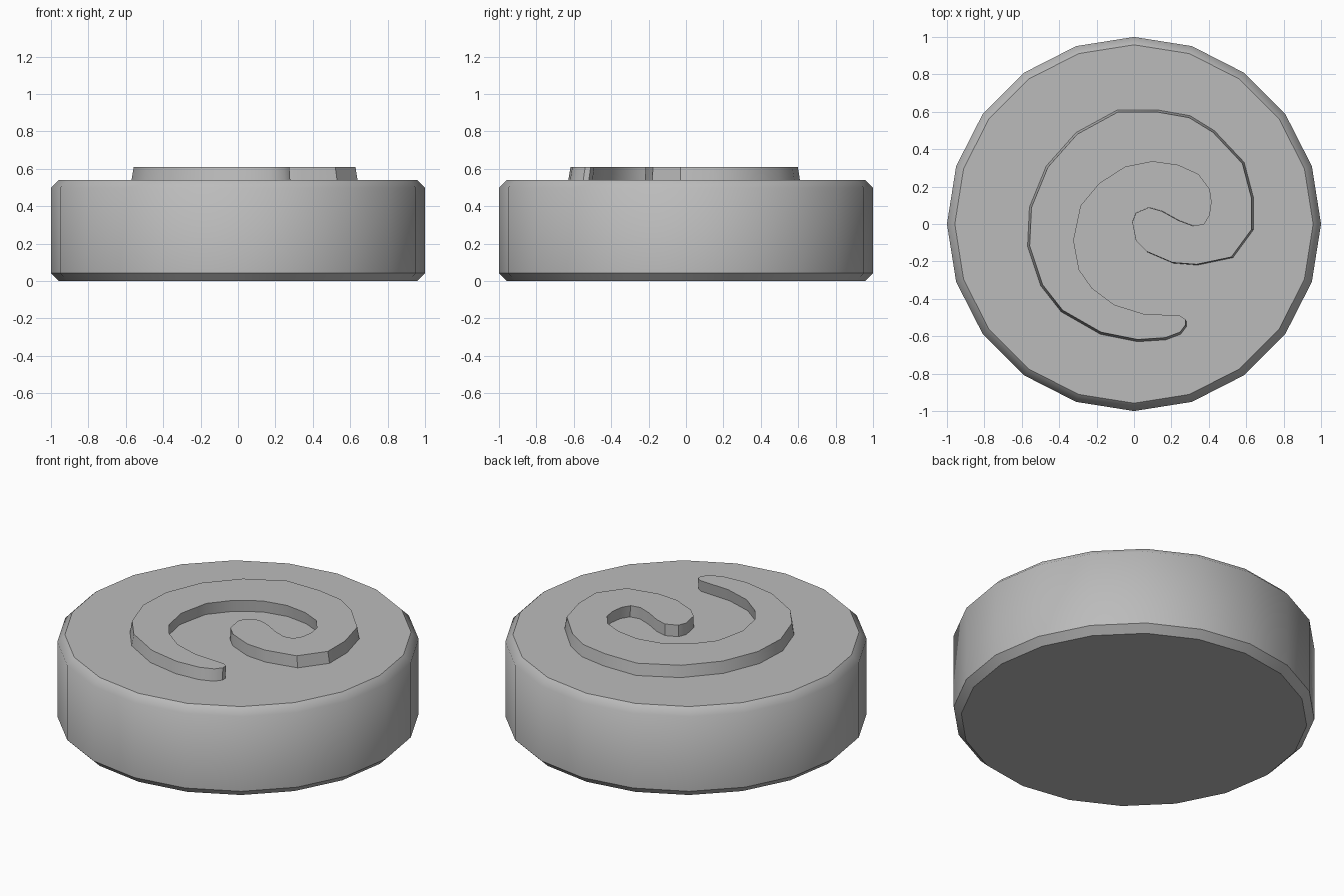
import bpy
import bmesh
import math
from mathutils import Vector

default = bpy.data.objects.get("Cube")
if default:
    bpy.data.objects.remove(default, do_unlink=True)


def make_material(name, colour):
    mat = bpy.data.materials.new(name)
    mat.use_nodes = True
    mat.diffuse_color = colour
    mat.node_tree.nodes["Principled BSDF"].inputs["Base Color"].default_value = colour
    return mat


def make_object(name, bm, material):
    bmesh.ops.recalc_face_normals(bm, faces=bm.faces)
    mesh = bpy.data.meshes.new(name)
    bm.to_mesh(mesh)
    bm.free()
    mesh.materials.append(material)
    obj = bpy.data.objects.new(name, mesh)
    bpy.context.collection.objects.link(obj)
    return obj


def loft(bm, rings):
    """Bridge equal-length rings of points and cap both ends."""
    loops = [[bm.verts.new(p) for p in ring] for ring in rings]
    for low, high in zip(loops, loops[1:]):
        for i in range(len(low)):
            j = (i + 1) % len(low)
            bm.faces.new((low[i], low[j], high[j], high[i])).smooth = True
    bm.faces.new(loops[0])
    bm.faces.new(loops[-1])


grey = make_material("stone grey", (0.5, 0.5, 0.5, 1))

# Round body with chamfered rims
SIDES, HEIGHT, CHAMFER = 20, 0.54, 0.042
profile = [(1 - CHAMFER, 0), (1, CHAMFER), (1, HEIGHT - CHAMFER), (1 - CHAMFER, HEIGHT)]


def circle(radius, z):
    turn = math.tau / SIDES
    return [Vector((radius * math.cos(i * turn), radius * math.sin(i * turn), z))
            for i in range(SIDES)]


bm = bmesh.new()
loft(bm, [circle(r, z) for r, z in profile])
# Cap rims and the lower chamfer stay crisp; the upper chamfer blends into the wall
for edge in bm.edges:
    a, b = edge.verts
    level = abs(a.co.z - b.co.z) < 0.001
    upper_blend = abs(a.co.z - (HEIGHT - CHAMFER)) < 0.001
    edge.smooth = not level or upper_blend
make_object("round_body", bm, grey)

# Raised spiral: outline in hundredths, from the tail round the outside and back
outer_edge = [(28, -52), (28, -55), (25, -59), (17, -62), (2, -63), (-18, -59), (-39, -47),
              (-50, -33), (-57, -12), (-56, 9), (-47, 31), (-31, 49), (-9, 61), (13, 61),
              (30, 58), (43, 50), (59, 33), (64, 14), (64, -3), (53, -18), (34, -22),
              (21, -21), (7, -15), (1, -9)]
hook = [(-1, 1), (1, 6), (8, 9), (15, 7), (24, 2), (32, -1), (38, 0), (41, 5)]
inner_edge = [(42, 12), (41, 19), (35, 27), (24, 32), (10, 34), (-5, 31), (-19, 22),
              (-29, 10), (-33, -9), (-30, -25), (-23, -35), (-11, -44), (5, -49), (25, -50)]
outline = [Vector((x, y, 0)) / 100 for x, y in outer_edge + hook + inner_edge]

SPIRAL_TOP, TAPER = 0.61, 0.98
centre = Vector((0.04, 0, 0))
base = [p + Vector((0, 0, HEIGHT - 0.005)) for p in outline]
top = [centre + (p - centre) * TAPER + Vector((0, 0, SPIRAL_TOP)) for p in outline]

bm = bmesh.new()
loft(bm, [base, top])
spiral = make_object("raised_spiral", bm, grey)
bpy.ops.object.select_all(action='DESELECT')
spiral.select_set(True)
bpy.context.view_layer.objects.active = spiral
bpy.ops.object.shade_smooth_by_angle(angle=math.radians(35))
